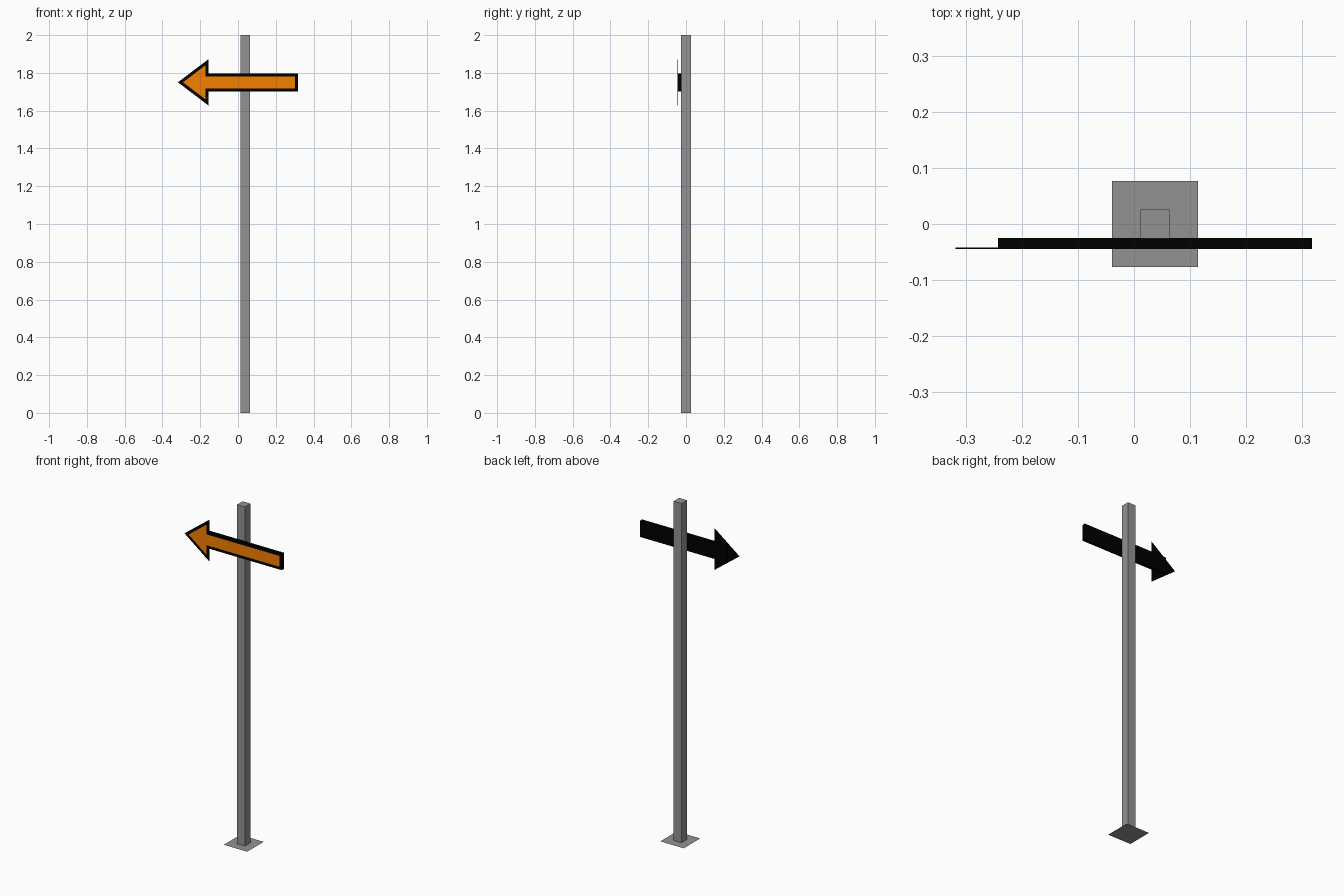
import bpy, bmesh
from mathutils import Vector

if "Cube" in bpy.data.objects:
    bpy.data.objects.remove(bpy.data.objects["Cube"])

POST_X, ARROW_Z = 0.0375, 1.75
FRONT_Y, SHEET_BACK, POST_FRONT = -0.0445, -0.042, -0.025


def material(name, color):
    m = bpy.data.materials.new(name)
    m.diffuse_color = color
    m.use_nodes = True
    m.node_tree.nodes["Principled BSDF"].inputs["Base Color"].default_value = m.diffuse_color
    return m


def finish(bm, name, mats=()):
    me = bpy.data.meshes.new(name)
    bm.to_mesh(me)
    bm.free()
    for m in mats:
        me.materials.append(m)
    ob = bpy.data.objects.new(name, me)
    bpy.context.collection.objects.link(ob)
    return ob


def open_box(name, lo, hi, open_dir, mats=()):
    """Box between two corners, without the hidden face that points along open_dir."""
    lo, hi = Vector(lo), Vector(hi)
    bm = bmesh.new()
    bmesh.ops.create_cube(bm, size=1)
    bm.normal_update()
    hidden = [f for f in bm.faces if f.normal.dot(Vector(open_dir)) > 0.9]
    bmesh.ops.delete(bm, geom=hidden, context='FACES_ONLY')
    bmesh.ops.scale(bm, vec=hi - lo, verts=bm.verts)
    bmesh.ops.translate(bm, vec=(lo + hi) / 2, verts=bm.verts)
    return finish(bm, name, mats)


black = material("black", (0, 0, 0, 1))
orange = material("orange", (0.92, 0.22, 0.0, 1))
grey = material("grey", (0.29, 0.29, 0.29, 1))

# square post
open_box("post", (POST_X - 0.0255, -0.0255, 0), (POST_X + 0.0255, 0.0255, 2),
         (0, 0, -1), [grey])

# flat base plate
bm = bmesh.new()
bmesh.ops.create_grid(bm, x_segments=1, y_segments=1, size=0.0765)
bmesh.ops.translate(bm, vec=(POST_X, 0, 0), verts=bm.verts)
finish(bm, "base_plate", [grey])

# backing bar behind the arrow shaft
open_box("arrow_backing", (-0.242, SHEET_BACK, ARROW_Z - 0.048),
         (0.317, POST_FRONT, ARROW_Z + 0.048), (0, -1, 0), [black])

# thin black arrow sheet with an orange inset on its front
half = [(-0.157, 0.122), (-0.157, 0.048), (0.317, 0.048)]
outline = [(-0.318, 0)] + [(x, -z) for x, z in half] + half[::-1]
bm = bmesh.new()
back = bm.faces.new([bm.verts.new((x, SHEET_BACK, ARROW_Z + z)) for x, z in outline])
front = bmesh.ops.extrude_face_region(bm, geom=[back], use_keep_orig=True)["geom"]
bmesh.ops.translate(bm, vec=(0, FRONT_Y - SHEET_BACK, 0),
                    verts=[v for v in front if isinstance(v, bmesh.types.BMVert)])
bmesh.ops.recalc_face_normals(bm, faces=bm.faces)
face = next(f for f in front if isinstance(f, bmesh.types.BMFace))
bmesh.ops.inset_region(bm, faces=[face], thickness=0.016,
                       use_even_offset=True, use_boundary=True)
face.material_index = 1
finish(bm, "arrow_sheet", [black, orange])
